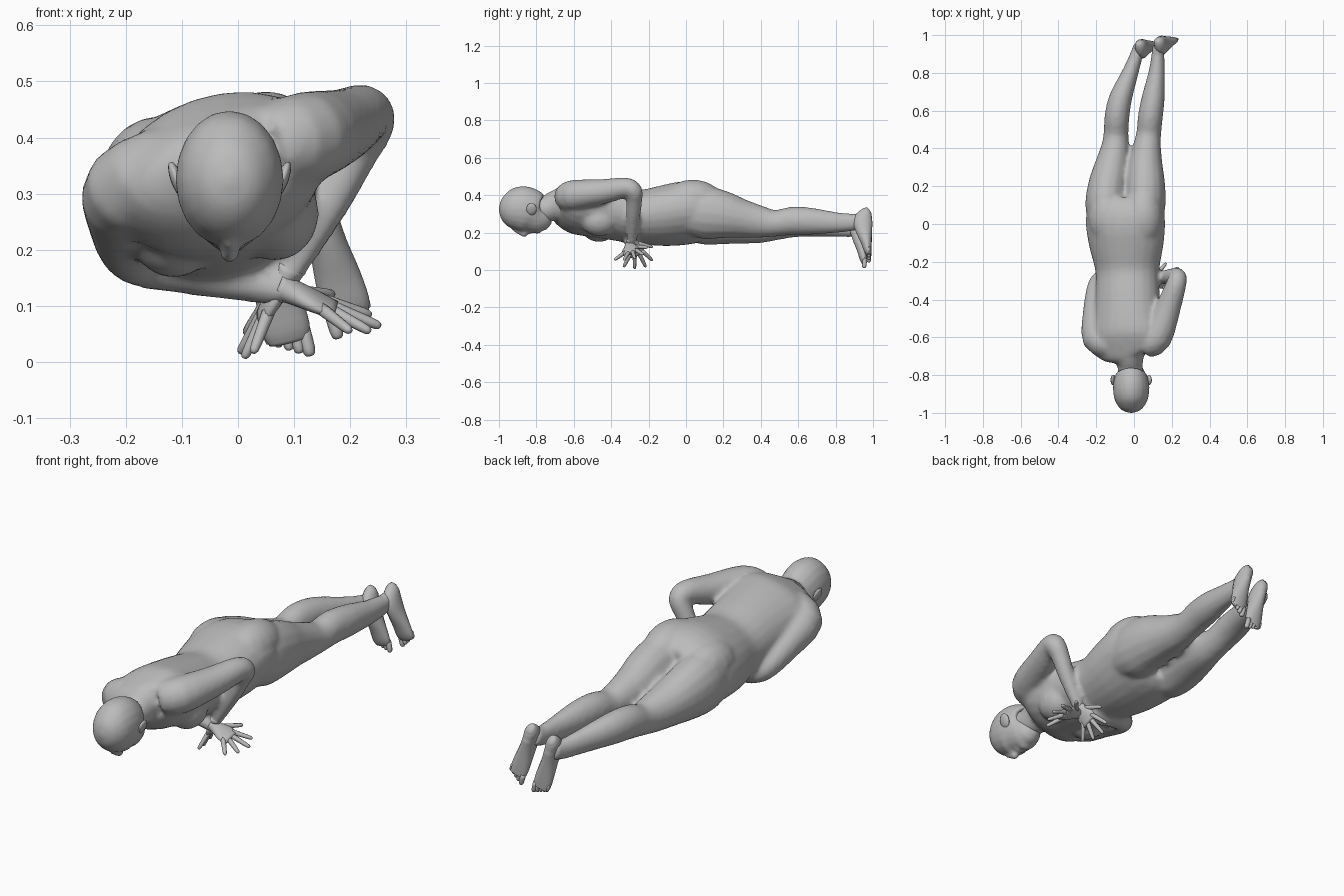
import bpy, bmesh, math
from mathutils import Vector, Matrix

cube = bpy.data.objects.get("Cube")
if cube:
    bpy.data.objects.remove(cube)

grey = bpy.data.materials.new("plain_grey")
grey.use_nodes = True
COLOUR = (0.5, 0.5, 0.5, 1)
grey.diffuse_color = COLOUR
grey.node_tree.nodes["Principled BSDF"].inputs["Base Color"].default_value = COLOUR


def catmull(a, b, c, d, t):
    return tuple(0.5 * (2 * q + (r - p) * t + (2 * p - 5 * q + 4 * r - s) * t * t
                        + (3 * q - p - 3 * r + s) * t ** 3) for p, q, r, s in zip(a, b, c, d))


def refine(stations, steps):
    """Smoothly interpolate between the given cross-sections."""
    out = []
    last = len(stations) - 1
    for i in range(last):
        quad = [stations[min(max(k, 0), last)] for k in range(i - 1, i + 3)]
        out += [catmull(*quad, s / steps) for s in range(steps)]
    return out + [stations[-1]]


def loft(bm, stations, side=(1, 0, 0), sides=16, steps=3):
    """Skin ellipses (x, y, z, half width, half height) along a path."""
    pts = refine(stations, steps)
    centres = [Vector(p[:3]) for p in pts]
    side = Vector(side)
    rings = []
    for i, p in enumerate(pts):
        ahead = centres[min(i + 1, len(pts) - 1)] - centres[max(i - 1, 0)]
        ahead.normalize()
        side = (side - ahead * side.dot(ahead)).normalized()
        up = side.cross(ahead)
        ring = []
        for k in range(sides):
            a = math.tau * k / sides
            ring.append(bm.verts.new(centres[i] + side * p[3] * math.cos(a) + up * p[4] * math.sin(a)))
        rings.append(ring)
    for r, s in zip(rings, rings[1:]):
        for k in range(sides):
            n = (k + 1) % sides
            bm.faces.new((r[k], r[n], s[n], s[k]))
    bm.faces.new(rings[0][::-1])
    bm.faces.new(rings[-1])


def ball(bm, centre, size, roll=0):
    m = Matrix.Translation(centre) @ Matrix.Rotation(math.radians(roll), 4, 'Y') @ Matrix.Diagonal((*size, 1))
    bmesh.ops.create_uvsphere(bm, u_segments=16, v_segments=10, radius=1, matrix=m)


def finish(name, bm, voxel=None, smooth=4):
    bmesh.ops.recalc_face_normals(bm, faces=bm.faces)
    mesh = bpy.data.meshes.new(name)
    bm.to_mesh(mesh)
    bm.free()
    mesh.materials.append(grey)
    obj = bpy.data.objects.new(name, mesh)
    bpy.context.collection.objects.link(obj)
    for poly in mesh.polygons:
        poly.use_smooth = True
    if voxel:
        blend = obj.modifiers.new("blend_parts", 'REMESH')
        blend.mode = 'VOXEL'
        blend.voxel_size = voxel
        blend.use_smooth_shade = True
        soften = obj.modifiers.new("soften_joins", 'SMOOTH')
        soften.factor = 0.5
        soften.iterations = smooth
    return obj


body = bmesh.new()

# Torso, rolled so that the left side is higher
roll = math.radians(15)
loft(body, [(-.022, -.71, .355, .075, .062), (-.03, -.68, .355, .17, .09), (-.035, -.6, .34, .2, .135),
            (-.035, -.5, .325, .186, .143), (-.035, -.38, .305, .175, .143), (-.035, -.25, .284, .172, .142),
            (-.04, -.12, .29, .2, .158), (-.045, 0, .305, .215, .164), (-.045, .08, .3, .205, .148),
            (-.04, .13, .295, .16, .115)],
     side=(math.cos(roll), 0, math.sin(roll)), sides=24)

# Chest and seat
ball(body, (-.115, -.465, .235), (.08, .1, .085))
ball(body, (.065, -.465, .265), (.08, .1, .085))
ball(body, (-.14, .035, .33), (.105, .16, .108))
ball(body, (.05, .035, .375), (.105, .16, .108))

# Neck
loft(body, [(-.015, -.84, .335, .068, .06), (-.02, -.76, .322, .067, .07), (-.025, -.7, .345, .08, .08),
            (-.03, -.62, .36, .12, .1)])

# Legs share one set of lengths and girths
LEG_Y = (0, .1, .2, .3, .4, .48, .57, .67, .8, .9, .95)
LEG_W = (.1, .111, .106, .094, .076, .066, .066, .061, .044, .034, .032)
LEG_H = (.12, .142, .128, .104, .086, .071, .076, .072, .056, .046, .042)


def leg(xs, zs):
    loft(body, list(zip(xs, LEG_Y, zs, LEG_W, LEG_H)))


leg((-.14, -.147, -.138, -.118, -.1, -.095, -.09, -.07, -.02, .015, .03),
    (.28, .277, .262, .243, .229, .23, .25, .25, .232, .222, .228))
leg((.05, .056, .06, .06, .068, .078, .087, .102, .12, .127, .13),
    (.31, .307, .295, .275, .257, .25, .263, .261, .254, .256, .27))

# Arms: shoulder, elbow and wrist
ARM_R = (.075, .082, .067, .054, .048, .043, .038, .026)


def arm(points):
    loft(body, [(*p, r, r) for p, r in zip(points, ARM_R)])


arm([(-.12, -.635, .35), (-.193, -.605, .308), (-.203, -.46, .255), (-.193, -.33, .2),
     (-.16, -.285, .178), (-.1, -.28, .165), (-.03, -.29, .15), (.09, -.3, .125)])
arm([(.06, -.635, .385), (.12, -.6, .4), (.182, -.44, .42), (.223, -.32, .441),
     (.23, -.28, .42), (.205, -.277, .37), (.165, -.282, .29), (.085, -.29, .15)])

finish("body", body, voxel=.012)

# Head with brow, nose and chin
HEAD_X = -.015
head = bmesh.new()
loft(head, [(HEAD_X, -1, .325, .008, .01), (HEAD_X, -.985, .325, .05, .058), (HEAD_X, -.94, .325, .084, .102),
            (HEAD_X, -.88, .327, .096, .122), (HEAD_X, -.83, .315, .092, .118), (HEAD_X, -.785, .295, .074, .096),
            (HEAD_X, -.75, .31, .05, .065)], sides=20)
ball(head, (HEAD_X, -.795, .222), (.038, .026, .028))
ball(head, (HEAD_X, -.83, .208), (.026, .014, .014))
loft(head, [(HEAD_X, -.92, .215, .008, .01), (HEAD_X, -.885, .2, .012, .014), (HEAD_X, -.862, .192, .018, .016),
            (HEAD_X, -.855, .205, .012, .01)])
finish("head", head, voxel=.009, smooth=3)

ears = bmesh.new()
for s in (-1, 1):
    ball(ears, (HEAD_X + s * .094, -.826, .325), (.011, .028, .034), roll=s * 20)
finish("ears", ears)


# Hands: flat palm with splayed fingers, thumb towards the feet
def hand(name, wrist, forward, across):
    bm = bmesh.new()
    wrist, fwd = Vector(wrist), Vector(forward).normalized()
    thumb = Vector(across)
    thumb = (thumb - fwd * thumb.dot(fwd)).normalized()

    def at(along, sideways):
        return wrist + fwd * along + thumb * sideways

    loft(bm, [(*at(d, 0), w, h) for d, w, h in
              ((-.02, .025, .025), (.015, .033, .021), (.05, .046, .017), (.09, .043, .012))], side=thumb)
    for base, offset, angle, length in ((.03, .032, 50, .08), (.082, .034, 22, .08), (.088, .012, 4, .09),
                                        (.082, -.012, -20, .085), (.07, -.033, -46, .082)):
        a = math.radians(angle)
        start = at(base, offset)
        way = fwd * math.cos(a) + thumb * math.sin(a)
        loft(bm, [(*(start + way * length * t), r, r) for t, r in
                  ((-.15, .012), (.5, .01), (.92, .008), (1, .002))], side=way.orthogonal(), sides=8, steps=2)
    finish(name, bm)


hand("right_hand", (.09, -.3, .128), (.16, .008, -.068), (0, 1, .3))
hand("left_hand", (.085, -.29, .155), (-.07, .05, -.125), (-.1, 1, .2))


# Feet: heel up, sole facing back, five toes
def foot(name, heel, toe, inner):
    bm = bmesh.new()
    heel, toe = Vector(heel), Vector(toe)
    along = toe - heel
    wide = along.cross(Vector((0, 1, 0))).normalized()
    wide *= inner * (1 if wide.x > 0 else -1)
    loft(bm, [(*(heel + along * t - Vector((0, h, 0))), w, h) for t, w, h in
              ((0, .014, .02), (.05, .028, .034), (.2, .032, .052), (.4, .034, .044), (.62, .041, .03),
               (.8, .043, .02), (.88, .036, .013))], side=wide)
    for i in range(5):
        r = .012 - .0014 * i
        start = heel + along * (.82 - .015 * i) + wide * (.03 - .0165 * i) - Vector((0, .013, 0))
        end = start + along * (.18 - .018 * i)
        loft(bm, [(*start.lerp(end, t), r * s, r * s) for t, s in ((0, 1), (.7, 1), (.95, .7), (1, .3))],
             side=wide, sides=8, steps=2)
    finish(name, bm)


foot("right_foot", (.028, .985, .285), (.1, .965, .003), 1)
foot("left_foot", (.128, 1, .318), (.208, .99, .05), -1)
